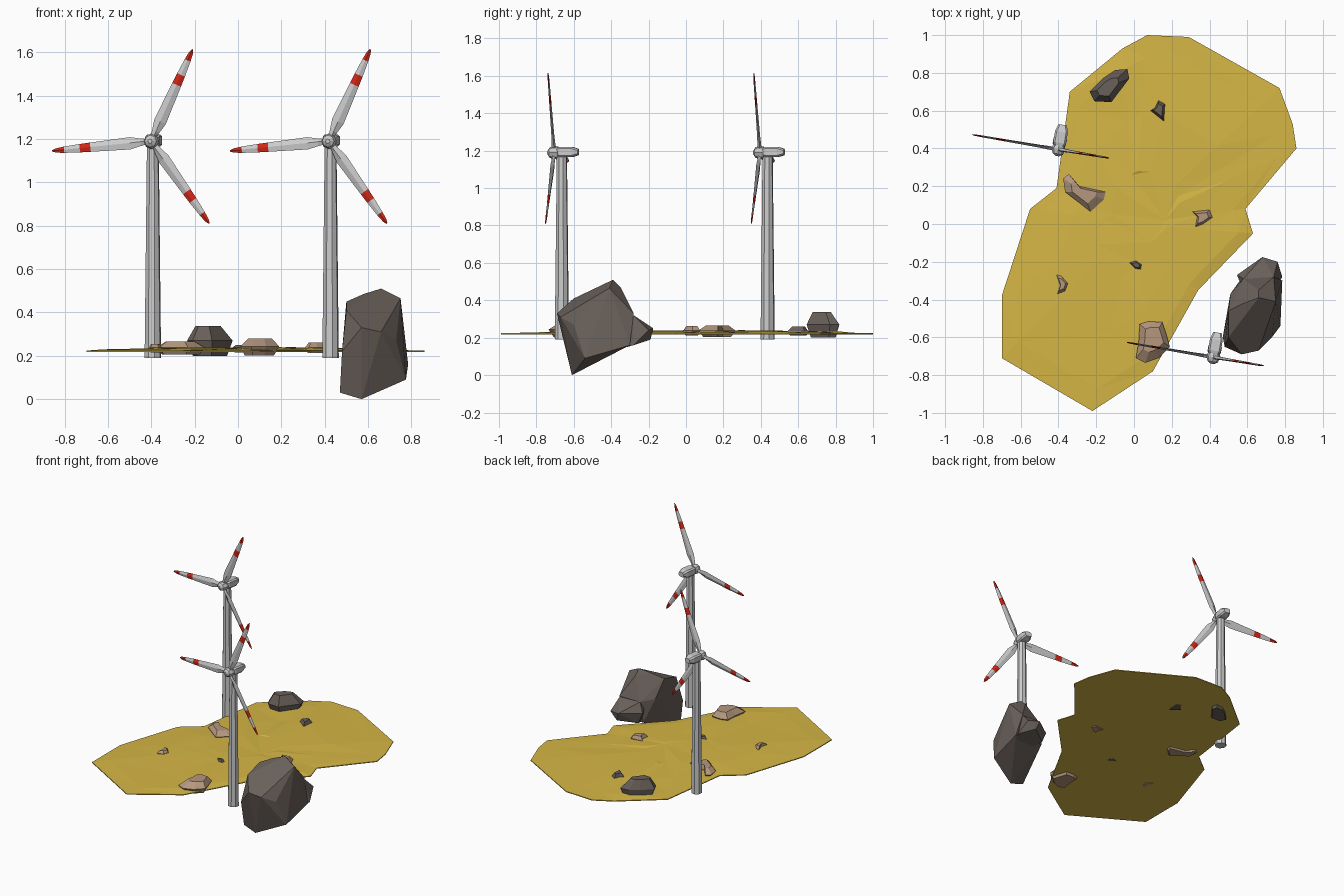
import bpy, bmesh, random
from math import sin, cos, pi, radians
from mathutils import Vector, Matrix

if "Cube" in bpy.data.objects:
    bpy.data.objects.remove(bpy.data.objects["Cube"])

random.seed(4)


def material(name, rgb):
    m = bpy.data.materials.new(name)
    m.diffuse_color = (*rgb, 1)
    m.use_nodes = True
    m.node_tree.nodes["Principled BSDF"].inputs["Base Color"].default_value = m.diffuse_color
    return m


SAND = material("sand", (0.67, 0.47, 0.06))
RED = material("red_paint", (0.64, 0.02, 0.008))
DARK = material("dark_rock", (0.14, 0.115, 0.10))
TAN = material("tan_rock", (0.46, 0.31, 0.21))


def finish(bm, name, mats=()):
    bmesh.ops.recalc_face_normals(bm, faces=bm.faces)
    me = bpy.data.meshes.new(name)
    bm.to_mesh(me)
    bm.free()
    for m in mats:
        me.materials.append(m)
    ob = bpy.data.objects.new(name, me)
    bpy.context.collection.objects.link(ob)
    return ob


def loft(name, rings, mats=(), second=(), tri=False):
    """Skin equal-length rings and cap both ends; 'second' segments use slot 1."""
    bm = bmesh.new()
    vs = [[bm.verts.new(p) for p in r] for r in rings]
    n = len(rings[0])
    bm.faces.new(vs[0])
    for s in range(len(vs) - 1):
        for i in range(n):
            j = (i + 1) % n
            f = bm.faces.new((vs[s][i], vs[s][j], vs[s + 1][j], vs[s + 1][i]))
            f.material_index = 1 if s in second else 0
    f = bm.faces.new(vs[-1])
    f.material_index = 1 if len(vs) - 2 in second else 0
    if tri:
        bmesh.ops.triangulate(bm, faces=bm.faces)
    return finish(bm, name, mats)


def hull(name, points, mat):
    bm = bmesh.new()
    for p in points:
        bm.verts.new(p)
    r = bmesh.ops.convex_hull(bm, input=bm.verts)
    loose = {g for g in r["geom_interior"] if isinstance(g, bmesh.types.BMVert)}
    bmesh.ops.delete(bm, geom=list(loose), context='VERTS')
    bmesh.ops.dissolve_limit(bm, angle_limit=radians(7), verts=bm.verts, edges=bm.edges)
    return finish(bm, name, [mat])


# Sandy ground: thin slab, flat below, gently faceted on top
outline = [(0.07, 1.0), (0.29, 0.99), (0.77, 0.72), (0.84, 0.53), (0.86, 0.40),
           (0.59, 0.08), (0.63, -0.05), (0.34, -0.35), (0.10, -0.78), (-0.22, -0.99),
           (-0.70, -0.71), (-0.70, -0.38), (-0.55, 0.08), (-0.41, 0.19),
           (-0.34, 0.70), (-0.06, 0.93)]
rings = [[(x, y, 0.218) for x, y in outline], [(x, y, 0.224) for x, y in outline]]
for k, lift in ((0.88, 0.005), (0.58, 0.009), (0.28, 0.012)):
    rings.append([(x * k, y * k, 0.224 + lift + random.uniform(-0.004, 0.005))
                  for x, y in outline])
loft("ground", rings, [SAND], tri=True)


# Wind turbines
def ring_y(y, r, sides=8):
    return [(r * cos(2 * pi * i / sides), y, r * sin(2 * pi * i / sides))
            for i in range(sides)]


# blade stations: radius, half width, half thickness, twist
BLADE = [(0.015, 0.012, 0.011, 0.25), (0.05, 0.018, 0.010, 0.25),
         (0.10, 0.029, 0.008, 0.2), (0.286, 0.0215, 0.006, 0.12),
         (0.336, 0.0195, 0.0055, 0.1), (0.41, 0.0145, 0.005, 0.07),
         (0.448, 0.010, 0.004, 0.05), (0.466, 0.003, 0.002, 0.05)]


def blade_section(r, w, t, a):
    pts = [(0, w), (t, 0), (0, -w), (-t, 0)]
    return [(r, y * cos(a) - z * sin(a), y * sin(a) + z * cos(a)) for y, z in pts]


def turbine(tag, x, y):
    yaw = Matrix.Rotation(radians(-9.7), 4, 'Z')
    head = Matrix.Translation((x, y, 1.19)) @ yaw
    base = head @ Vector((0, 0.042, 0))

    # tower
    tower = loft("tower_" + tag, [[(r * cos(pi * (i + 0.5) / 4), r * sin(pi * (i + 0.5) / 4), z)
                                   for i in range(8)]
                                  for z, r in ((0.19, 0.039), (1.175, 0.028))])
    tower.matrix_world = Matrix.Translation((base.x, base.y, 0)) @ yaw

    # nacelle: chamfered box, tapered at the rear
    sections = []
    for py, w, lo, hi in ((0.018, 0.027, -0.018, 0.026), (0.035, 0.034, -0.025, 0.031),
                          (0.095, 0.034, -0.025, 0.031), (0.132, 0.023, -0.014, 0.02)):
        c = 0.009
        sections.append([(-w, py, lo + c), (-w + c, py, lo), (w - c, py, lo), (w, py, lo + c),
                         (w, py, hi - c), (w - c, py, hi), (-w + c, py, hi), (-w, py, hi - c)])
    loft("nacelle_" + tag, sections).matrix_world = head

    # hub with blunt nose
    loft("hub_" + tag, [ring_y(-0.036, 0.010), ring_y(-0.024, 0.028), ring_y(0.0, 0.036),
                        ring_y(0.022, 0.032)]).matrix_world = head

    # three blades with red bands and tips
    white = bpy.data.materials.get("blade_grey") or material("blade_grey", (0.6, 0.6, 0.6))
    for k in range(3):
        b = loft(f"blade_{tag}_{k + 1}", [blade_section(*s) for s in BLADE],
                 [white, RED], second=(3, 5, 6))
        b.matrix_world = head @ Matrix.Rotation(-radians(65.5 + 120 * k), 4, 'Y')


turbine("rear", -0.40, 0.395)
turbine("front", 0.42, -0.705)

# Big boulder: main mass plus lower toe at the back
hull("boulder", [
    (0.57, -0.61, 0.0), (0.47, -0.60, 0.03), (0.775, -0.54, 0.09),
    (0.48, -0.65, 0.22), (0.57, -0.69, 0.33), (0.66, -0.67, 0.31), (0.73, -0.60, 0.27),
    (0.50, -0.60, 0.41), (0.50, -0.46, 0.45), (0.58, -0.42, 0.485), (0.66, -0.39, 0.51),
    (0.75, -0.41, 0.465), (0.66, -0.35, 0.47), (0.77, -0.46, 0.31), (0.785, -0.30, 0.16),
    (0.51, -0.37, 0.33), (0.58, -0.29, 0.32), (0.74, -0.28, 0.33), (0.56, -0.30, 0.17)], DARK)
hull("boulder_toe", [
    (0.545, -0.27, 0.25), (0.58, -0.29, 0.32), (0.74, -0.28, 0.32), (0.68, -0.175, 0.25),
    (0.76, -0.20, 0.24), (0.70, -0.19, 0.19), (0.785, -0.28, 0.16), (0.58, -0.27, 0.17),
    (0.66, -0.5, 0.10), (0.62, -0.45, 0.35)], DARK)


# Small rocks: a plan outline swept through shrinking rings with an off-centre crown
def rock(name, plan, low, mid, high, mat, crown=0.55, shift=(0, 0), tilt=(0, 0)):
    cx = sum(p[0] for p in plan) / len(plan)
    cy = sum(p[1] for p in plan) / len(plan)

    def level(k, z, s, t):
        return [(cx + (x - cx) * k + s[0], cy + (y - cy) * k + s[1],
                 z + t[0] * (x - cx) + t[1] * (y - cy)) for x, y in plan]

    loft(name, [level(0.75, low, (0, 0), (0, 0)), level(1, mid, (0, 0), tilt),
                level(crown, high, shift, tilt)], [mat], tri=True)


rock("rock_dark_large", [(-0.235, 0.70), (-0.21, 0.65), (-0.12, 0.645), (-0.025, 0.77),
                         (-0.035, 0.82), (-0.10, 0.815), (-0.16, 0.775)],
     0.20, 0.27, 0.338, DARK, 0.55, (-0.01, -0.01))
rock("rock_dark_medium", [(0.085, 0.60), (0.16, 0.54), (0.165, 0.635), (0.13, 0.655), (0.11, 0.615)],
     0.212, 0.232, 0.26, DARK, 0.6)
rock("rock_tan_long", [(-0.375, 0.24), (-0.345, 0.265), (-0.29, 0.20), (-0.22, 0.185),
                       (-0.15, 0.17), (-0.16, 0.13), (-0.23, 0.065), (-0.30, 0.12), (-0.365, 0.17)],
     0.205, 0.238, 0.266, TAN, 0.6)
rock("rock_tan_right", [(0.31, 0.065), (0.335, 0.04), (0.325, -0.015), (0.365, 0.0),
                        (0.415, 0.035), (0.40, 0.075)], 0.212, 0.238, 0.262, TAN, 0.65)
rock("rock_dark_small", [(-0.025, -0.205), (0.005, -0.235), (0.035, -0.24), (0.04, -0.215),
                         (0.01, -0.195)], 0.215, 0.238, 0.25, DARK, 0.6)
rock("rock_tan_left", [(-0.41, -0.27), (-0.385, -0.275), (-0.35, -0.315), (-0.365, -0.355),
                       (-0.405, -0.37), (-0.39, -0.325)], 0.215, 0.238, 0.255, TAN, 0.65)
rock("rock_tan_front", [(0.03, -0.53), (0.08, -0.515), (0.15, -0.52), (0.17, -0.58), (0.19, -0.65),
                        (0.13, -0.71), (0.06, -0.735), (0.01, -0.71), (0.025, -0.62)],
     0.202, 0.243, 0.28, TAN, 0.6, (0.005, 0.01))
